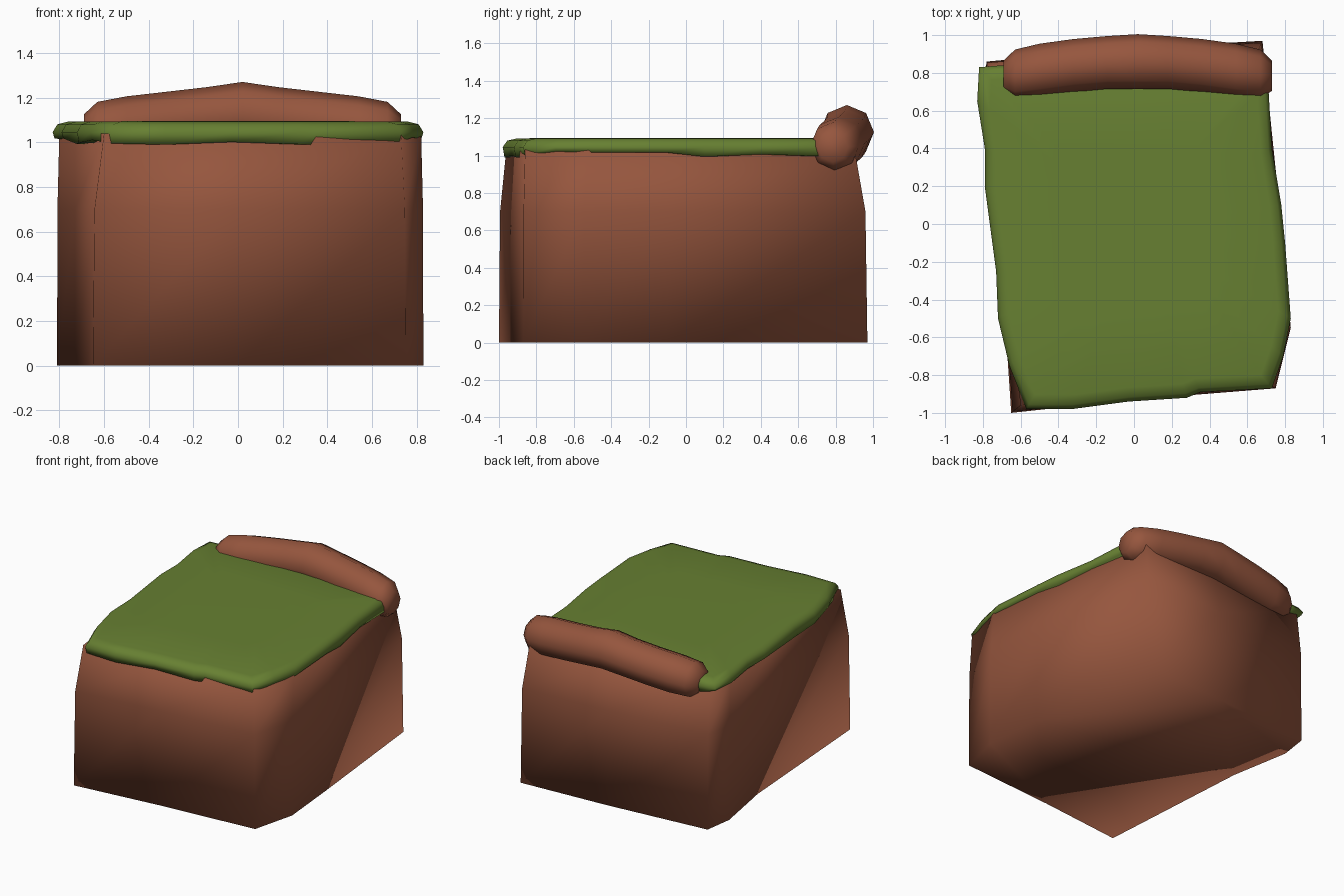
import bpy
import bmesh
import math
import random

random.seed(4)

default_cube = bpy.data.objects.get("Cube")
if default_cube:
    bpy.data.objects.remove(default_cube, do_unlink=True)


def make_material(name, colour):
    material = bpy.data.materials.new(name)
    material.use_nodes = True
    material.diffuse_color = colour
    shader = next(n for n in material.node_tree.nodes if n.type == 'BSDF_PRINCIPLED')
    shader.inputs["Base Color"].default_value = colour
    return material


def loft(name, rings, material):
    """Join closed rings of equal length with quads, cap both ends, shade smooth."""
    bm = bmesh.new()
    layers = [[bm.verts.new(point) for point in ring] for ring in rings]
    count = len(layers[0])
    for low, high in zip(layers, layers[1:]):
        for i in range(count):
            j = (i + 1) % count
            bm.faces.new((low[i], low[j], high[j], high[i]))
    bm.faces.new(layers[0][::-1])
    bm.faces.new(layers[-1])
    bmesh.ops.recalc_face_normals(bm, faces=bm.faces)
    bmesh.ops.triangulate(bm, faces=[f for f in bm.faces if len(f.verts) > 4])
    for face in bm.faces:
        face.smooth = True
    mesh = bpy.data.meshes.new(name)
    bm.to_mesh(mesh)
    bm.free()
    mesh.materials.append(material)
    obj = bpy.data.objects.new(name, mesh)
    bpy.context.scene.collection.objects.link(obj)
    return obj


def level(outline, z, scale=1.0):
    return [(x * scale, y * scale, z) for x, y in outline]


def blend(first, second, amount):
    return [(a + (c - a) * amount, b + (d - b) * amount)
            for (a, b), (c, d) in zip(first, second)]


earth = make_material("earth brown", (0.305, 0.093, 0.048, 1))
grass = make_material("grass green", (0.136, 0.216, 0.032, 1))

# Earth block: a slightly twisted box with two pulled-out corners
base_outline = [(-.65, -1), (0, -.93), (.75, -.87), (.83, -.55), (.79, -.1),
                (.68, .97), (0, .93), (-.78, .86), (-.81, .65), (-.73, .2)]
top_outline = [(-.6, -.96), (0, -.91), (.73, -.86), (.82, -.52), (.77, 0),
               (.65, .9), (0, .86), (-.77, .82), (-.8, .62), (-.73, 0)]
loft("earth_block", [
    level(base_outline, 0),
    level(blend(base_outline, top_outline, .15), .7),
    level(top_outline, 1.04),
], earth)

# Grass blanket: rounded rim with an uneven hanging lip
rim = [(-.57, -.98), (-.33, -.98), (-.03, -.94), (.28, -.92), (.35, -.89),
       (.73, -.87), (.79, -.7), (.83, -.5), (.8, -.1), (.78, .1), (.73, .4),
       (.71, .75), (.66, .81), (0, .83), (-.7, .84), (-.82, .83), (-.83, .65),
       (-.79, .4), (-.79, .2), (-.73, -.25), (-.72, -.5), (-.66, -.75)]
lip = [(x * .99, y * .99, random.uniform(.985, 1.025)) for x, y in rim]
loft("grass_top", [
    lip,
    level(rim, 1.045),
    level(rim, 1.08, .975),
    level(rim, 1.092, .92),
    level(rim, 1.095, .5),
], grass)

# Earth roll: bowed, tapered bolster along the back edge
sides = 8
stations = [(-.69, .08), (-.63, .13), (-.5, .14), (-.32, .14), (-.14, .14)]
stations += [(.02, .145)] + [(.04 - x, r) for x, r in stations[::-1]]
roll_rings = []
for x, radius in stations:
    bow = 1 - min(1, abs(x - .02) / .7)
    y = .785 + .075 * math.sin(bow * math.pi / 2)
    z = 1.045 + .08 * bow
    ring = []
    for i in range(sides):
        angle = math.tau * i / sides
        ring.append((x, y + radius * math.cos(angle), z + radius * math.sin(angle)))
    roll_rings.append(ring)
loft("earth_roll", roll_rings, earth)
